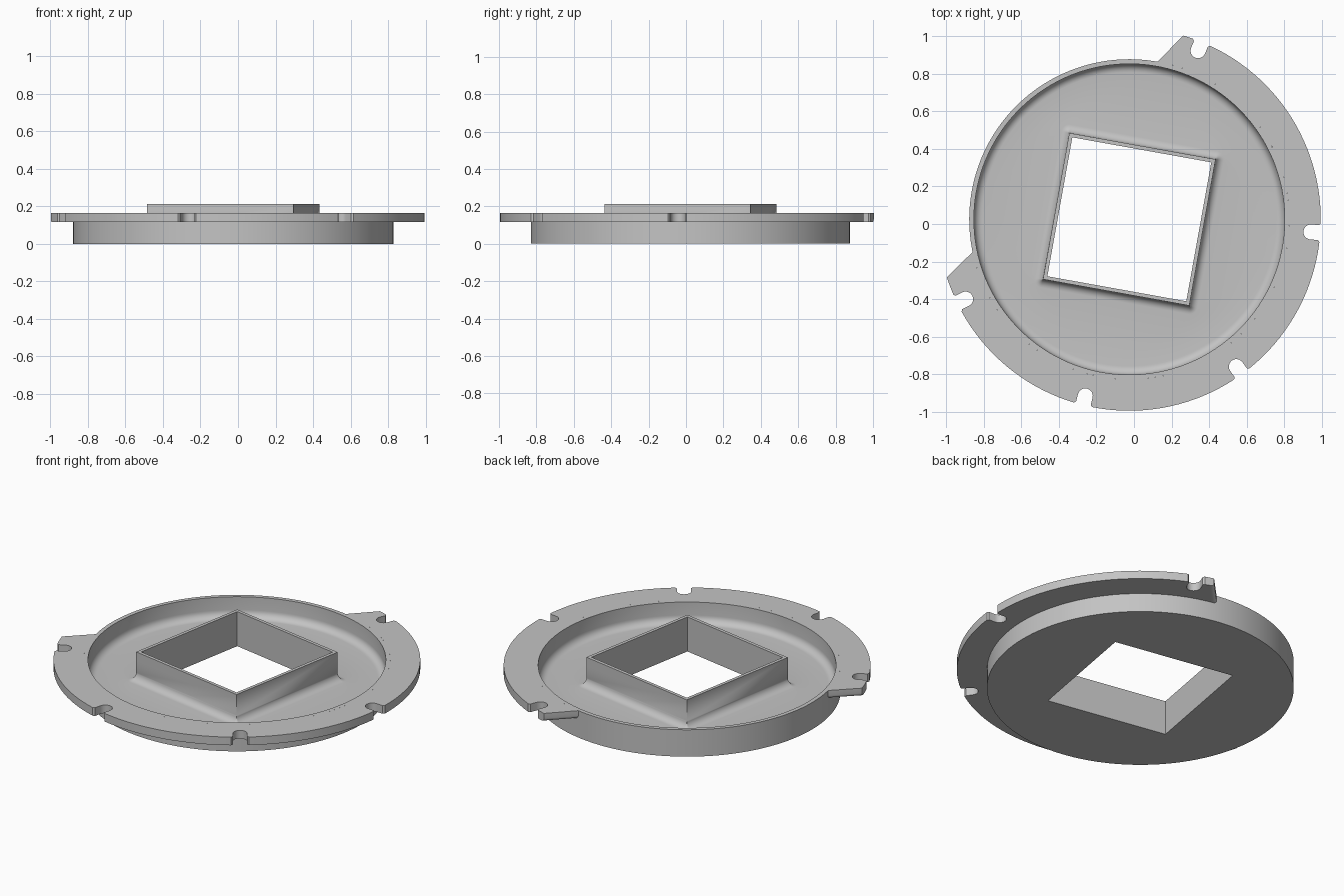
import bpy, bmesh
from math import sin, cos, pi, radians, floor
from mathutils import Vector, Matrix

cube = bpy.data.objects.get("Cube")
if cube:
    bpy.data.objects.remove(cube)

CENTRE = Vector((-0.025, 0.025, 0))
TURN = radians(-10.2)
R_BODY, R_INNER, R_FLANGE = 0.853, 0.828, 1.02
Z_FLOOR, Z_FLANGE, Z_RIM, Z_FRAME = 0.04, 0.115, 0.165, 0.212
HOLE, FRAME = 0.376, 0.396     # half widths of the square opening and frame
FILLET = 0.045
PER_CORNER = 32

grey = bpy.data.materials.new("plain grey")
grey.use_nodes = True
colour = (0.55, 0.55, 0.55, 1)
grey.diffuse_color = colour
grey.node_tree.nodes["Principled BSDF"].inputs["Base Color"].default_value = colour


def finish(bm, name):
    bmesh.ops.recalc_face_normals(bm, faces=bm.faces[:])
    mesh = bpy.data.meshes.new(name)
    bm.to_mesh(mesh)
    bm.free()
    mesh.materials.append(grey)
    obj = bpy.data.objects.new(name, mesh)
    obj.location = CENTRE
    bpy.context.collection.objects.link(obj)
    bpy.ops.object.select_all(action="DESELECT")
    obj.select_set(True)
    bpy.context.view_layer.objects.active = obj
    bpy.ops.object.shade_smooth_by_angle(angle=radians(30))
    return obj


def circle_ring(r, z):
    n = PER_CORNER * 4
    return [Vector((r * cos(a), r * sin(a), z))
            for a in (2 * pi * (i + 0.5) / n for i in range(n))]


def square_ring(half, z, offset=0.0):
    """Square grown by an offset, with corners rounded to that offset."""
    points = []
    for c in range(4):
        mid = pi / 2 * c + pi / 4
        corner = Vector((cos(mid), sin(mid), 0)) * half * 2 ** 0.5
        for j in range(PER_CORNER):
            a = pi / 2 * (c + j / (PER_CORNER - 1))
            points.append(corner + Vector((offset * cos(a), offset * sin(a), z)))
    return points


# Round dish with a raised square frame: one closed loft of rings
steps = [pi / 2 * i / 7 for i in range(8)]
rings = [square_ring(HOLE, 0), circle_ring(R_BODY, 0),
         circle_ring(R_BODY, Z_RIM), circle_ring(R_INNER, Z_RIM)]
rings += [circle_ring(R_INNER - FILLET * (1 - cos(t)),
                      Z_FLOOR + FILLET * (1 - sin(t))) for t in steps]
rings += [square_ring(FRAME, Z_FLOOR + FILLET * (1 - cos(t)),
                      FILLET * (1 - sin(t))) for t in steps]
rings += [square_ring(FRAME, Z_FRAME), square_ring(HOLE, Z_FRAME)]

bm = bmesh.new()
loops = [[bm.verts.new(p) for p in ring] for ring in rings]
for k, a in enumerate(loops):
    b = loops[(k + 1) % len(loops)]
    for i in range(len(a)):
        j = (i + 1) % len(a)
        bm.faces.new((a[i], a[j], b[j], b[i]))
bmesh.ops.remove_doubles(bm, verts=bm.verts[:], dist=1e-5)
bmesh.ops.rotate(bm, verts=bm.verts[:], cent=(0, 0, 0), matrix=Matrix.Rotation(TURN, 3, "Z"))
finish(bm, "dish_with_square_frame")


# Partial flange with five rounded notches and two slanted ends
def polar(r, deg):
    return Vector((r * cos(radians(deg)), r * sin(radians(deg)), Z_FLANGE))


def arc(r, start, end):
    n = max(2, floor(abs(end - start) / 2.5))
    return [polar(r, start + (end - start) * i / n) for i in range(n + 1)]


SLOT, SLOT_CENTRE, LIP = 0.04, 0.97, 2.8
TIP_A, TIP_B, ROOT_A, ROOT_B = 73.7, -162.4, 79.8, -168.2
outline, at = [], TIP_A
for notch in (67.8, -4, -54, -104, -154):
    outline += arc(R_FLANGE, at, notch + LIP)
    spin = Matrix.Rotation(radians(notch), 3, "Z")
    slot = [(R_FLANGE - 0.01, SLOT)]
    slot += [(SLOT_CENTRE - SLOT * sin(t), SLOT * cos(t))
             for t in (pi * i / 12 for i in range(13))]
    slot += [(R_FLANGE - 0.01, -SLOT)]
    outline += [spin @ Vector((u, v, Z_FLANGE)) for u, v in slot]
    at = notch - LIP
outline += arc(R_FLANGE, at, TIP_B)
tip_b = len(outline) - 1
outline += arc(R_BODY, ROOT_B, ROOT_A)

bm = bmesh.new()
verts = [bm.verts.new(p) for p in outline]
base = bm.faces.new(verts)
ends = [bm.edges.get((verts[0], verts[-1])), bm.edges.get((verts[tip_b], verts[tip_b + 1]))]
top = bmesh.ops.extrude_face_region(bm, geom=[base], use_keep_orig=True)
bmesh.ops.translate(bm, vec=(0, 0, Z_RIM - Z_FLANGE),
                    verts=[g for g in top["geom"] if isinstance(g, bmesh.types.BMVert)])
# Softened lower edge of each slanted end
bmesh.ops.bevel(bm, geom=ends, offset=0.018, segments=4, profile=0.5, affect="EDGES")
finish(bm, "notched_flange")
